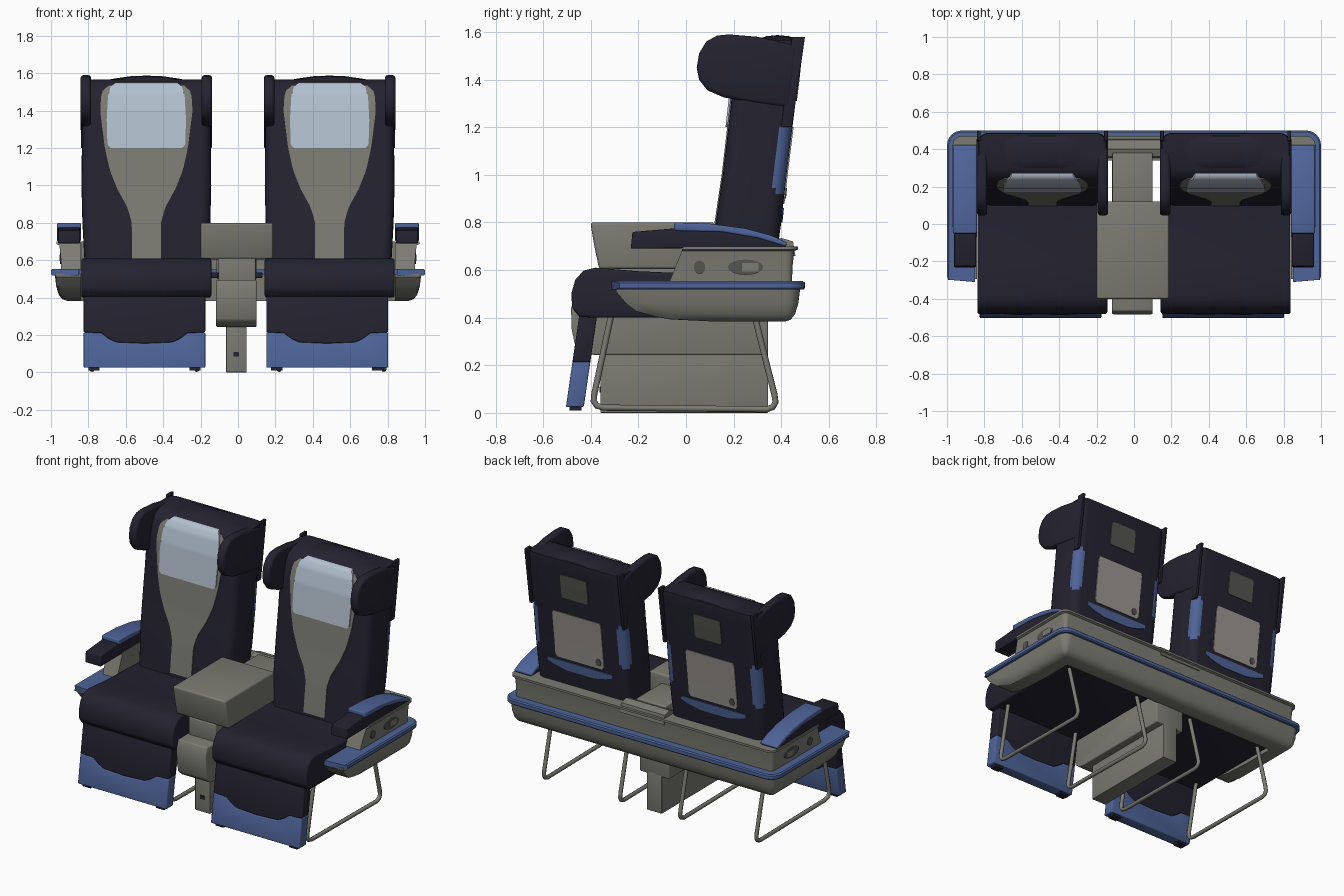
import bpy, bmesh, math
from mathutils import Vector

if "Cube" in bpy.data.objects:
    bpy.data.objects.remove(bpy.data.objects["Cube"])

def material(name, rgb):
    m = bpy.data.materials.new(name)
    m.diffuse_color = (*rgb, 1)
    m.use_nodes = True
    m.node_tree.nodes["Principled BSDF"].inputs["Base Color"].default_value = m.diffuse_color
    return m

NAVY = material("navy fabric", (0.017, 0.016, 0.029))
BLUE = material("blue trim", (0.075, 0.125, 0.315))
GREY = material("olive grey", (0.2, 0.2, 0.17))
PALE = material("pale headrest", (0.45, 0.53, 0.62))
TAUPE = material("taupe panel", (0.33, 0.31, 0.29))
DARK = material("dark olive", (0.09, 0.09, 0.078))

def build(name, verts, faces, mat, bevel=0.0, segs=3):
    bm = bmesh.new()
    vs = [bm.verts.new(v) for v in verts]
    for f in faces:
        bm.faces.new([vs[i] for i in f])
    bmesh.ops.recalc_face_normals(bm, faces=bm.faces)
    if bevel:
        edges = [e for e in bm.edges if e.calc_face_angle(0) > 0.6]
        bmesh.ops.bevel(bm, geom=edges, offset=bevel, segments=segs, profile=0.5,
                        affect='EDGES', clamp_overlap=True)
    me = bpy.data.meshes.new(name)
    bm.to_mesh(me)
    bm.free()
    ob = bpy.data.objects.new(name, me)
    bpy.context.collection.objects.link(ob)
    me.materials.append(mat)
    return ob

def loft(name, rings, mat, bevel=0.0, closed=False):
    n = len(rings[0])
    m = len(rings)
    verts = [p for r in rings for p in r]
    faces = [(i * n + j, i * n + (j + 1) % n, (i + 1) * n + (j + 1) % n, (i + 1) * n + j)
             for i in range(m - 1) for j in range(n)]
    faces += [tuple(range(n)), tuple(range((m - 1) * n, m * n))]
    return build(name, verts, faces, mat, bevel)

def side_prism(name, pts, x0, x1, mat, bevel=0.0):
    """Outline in (y, z), stretched along x."""
    return loft(name, [[(x, y, z) for y, z in pts] for x in (x0, x1)], mat, bevel)

def box(name, x0, x1, y0, y1, z0, z1, mat, bevel=0.0):
    return side_prism(name, [(y0, z0), (y1, z0), (y1, z1), (y0, z1)], x0, x1, mat, bevel)

def lerp(table, t, k=1):
    if t <= table[0][0]:
        return table[0][k]
    for a, b in zip(table, table[1:]):
        if t <= b[0]:
            return a[k] + (b[k] - a[k]) * (t - a[0]) / (b[0] - a[0])
    return table[-1][k]

# Backrest sections: z, front y, rear y, half width
BACK = [(0.58, 0.10, 0.37, 0.33), (0.8, 0.125, 0.40, 0.342), (1.0, 0.155, 0.422, 0.347),
        (1.2, 0.178, 0.447, 0.345), (1.4, 0.2, 0.472, 0.345), (1.5, 0.225, 0.482, 0.345),
        (1.54, 0.25, 0.487, 0.345), (1.565, 0.3, 0.485, 0.34)]

def backrest(cx):
    zs = sorted({b[0] for b in BACK} | {0.92 + 0.025 * i for i in range(13)})
    rings = []
    for z in zs:
        yf, yr, w = (lerp(BACK, z, k) for k in (1, 2, 3))
        r, ring = 0.055, []
        for q, (sx, y) in enumerate([(1, yr - r), (-1, yr - r), (-1, yf + r), (1, yf + r)]):
            for i in range(6):
                a = math.pi / 2 * (q + i / 5)
                ring.append((cx + sx * (w - r) + r * math.cos(a), y + r * math.sin(a), z))
        rings.append(ring)
    ob = loft("backrest", rings, NAVY)
    ob.data.materials.append(BLUE)
    # blue corner patches at the rear edges
    for p in ob.data.polygons:
        c = p.center
        yr, w = lerp(BACK, c.z, 2), lerp(BACK, c.z, 3)
        e = 1 - ((c.z - 1.07) / 0.16) ** 2
        if e > 0 and c.y > yr - 0.07 * e ** 0.4 and abs(c.x - cx) > w - 0.065 * e ** 0.4:
            p.material_index = 1

def strip(name, cx, rows, side, mat, lift=0.005):
    """Thin plate following the backrest; rows are (z, half width)."""
    z0, z1 = rows[0][0], rows[-1][0]
    k, s = (1, -1) if side == "front" else (2, 1)
    rings = []
    for i in range(33):
        z = z0 + (z1 - z0) * i / 32
        w, y = lerp(rows, z), lerp(BACK, z, k)
        rings.append([(cx - w, y + s * lift, z), (cx + w, y + s * lift, z),
                      (cx + w, y - s * 0.003, z), (cx - w, y - s * 0.003, z)])
    return loft(name, rings, mat)

WING = [(0.045, 1.45), (0.055, 1.51), (0.085, 1.56), (0.13, 1.585), (0.18, 1.59), (0.3, 1.58),
        (0.47, 1.545), (0.44, 1.28), (0.3, 1.3), (0.16, 1.325), (0.09, 1.355), (0.055, 1.4)]
WAVE = [(-0.325, 0.215), (-0.23, 0.21), (-0.19, 0.18), (-0.15, 0.162), (0, 0.155),
        (0.15, 0.162), (0.19, 0.18), (0.23, 0.21), (0.325, 0.215)]

def leg_panel(name, cx, pts, mat):
    def ring(t):
        return [(cx + x, -0.45 - (0.4 - z) * 0.145 + t, z) for x, z in pts]
    return loft(name, [ring(0), ring(0.075)], mat, 0.006)

for cx, lx in ((-0.49, -0.5), (0.49, 0.477)):
    backrest(cx)
    # front inlay and headrest cover
    strip("front_inlay", cx, [(0.6, 0.078), (0.8, 0.078), (0.88, 0.1), (0.98, 0.155), (1.08, 0.195),
          (1.2, 0.222), (1.4, 0.247), (1.5, 0.24), (1.535, 0.2)], "front", GREY)
    strip("headrest_cover", cx, [(1.2, 0.19), (1.215, 0.208), (1.35, 0.212), (1.48, 0.205),
          (1.53, 0.19), (1.55, 0.165)], "front", PALE, 0.012)
    # rear details
    strip("rear_screen", cx, [(1.31, 0.09), (1.32, 0.098), (1.46, 0.098), (1.47, 0.09)], "rear", DARK)
    strip("rear_panel", cx, [(0.88, 0.165), (0.9, 0.178), (1.18, 0.178), (1.2, 0.17)], "rear", TAUPE)
    strip("rear_blue_band", cx, [(0.8, 0.1), (0.82, 0.19), (0.84, 0.24), (0.86, 0.235)], "rear", BLUE)
    strip("rear_latch", cx - 0.14, [(0.9, 0.01), (0.92, 0.022), (0.945, 0.01)], "rear", DARK, 0.009)
    # top hump
    hump = [[(cx + 0.24 * t, 0.385 + 0.095 * math.cos(a), 1.553 + 0.034 * h * math.sin(a))
             for a in [k * math.pi / 6 for k in range(12)]]
            for t, h in ((-1, .15), (-.7, .55), (-.35, .9), (0, 1), (.35, .9), (.7, .55), (1, .15))]
    loft("top_hump", hump, NAVY)
    for s in (-1, 1):
        side_prism("headrest_wing", WING, cx + s * 0.295, cx + s * 0.352, NAVY, 0.018)
        side_prism("back_edge", [(0.4, 1.2), (0.445, 1.2), (0.5, 1.58), (0.445, 1.58)],
                   cx + s * 0.33, cx + s * 0.35, NAVY, 0.004)
        box("leg_rest_foot", lx + s * 0.27 - 0.03, lx + s * 0.27 + 0.03, -0.49, -0.44, 0.01, 0.035, NAVY)
    # cushion
    side_prism("seat_cushion", [(-0.39, 0.4), (-0.45, 0.405), (-0.478, 0.44), (-0.482, 0.5), (-0.465, 0.56),
               (-0.43, 0.598), (-0.38, 0.61), (-0.2, 0.595), (0.15, 0.58), (0.36, 0.6), (0.36, 0.4)],
               cx - 0.347, cx + 0.347, NAVY, 0.012)
    # leg rest, split along a wavy line
    leg_panel("leg_rest_upper", lx, WAVE + [(0.325, 0.42), (-0.325, 0.42)], NAVY)
    leg_panel("leg_rest_lower", lx, [(-0.325, 0.025), (0.325, 0.025)] + WAVE[::-1], BLUE)

# U-shaped shell around the back and both sides
def u_ring(d, z, y0, zlimit=None):
    r = max(0.08 - d, 0.006)
    half = [(1 - d, y0 + (0.42 - y0) * t) for t in (0, 0.06, 0.12, 0.2, 0.32, 0.6, 0.9)]
    half += [(1 - d - r + r * math.cos(a), 0.5 - d - r + r * math.sin(a))
             for a in [math.pi / 12 * i for i in range(7)]]
    pts = half + [(-x, y) for x, y in reversed(half)]
    return [(x, y, max(z, lerp(zlimit, y)) if zlimit else z) for x, y in pts]

def u_shell(name, profile, mat, start, zlimit=None):
    cols = [u_ring(d, z, start(d, z), zlimit) for d, z in profile]
    return loft(name, [list(r) for r in zip(*cols)], mat)

u_shell("bumper", [(0.006, .518), (0, .525), (0, .546), (0.008, .553), (.15, .553), (.15, .518)],
        BLUE, lambda d, z: -0.31 + (0.03 if d < 0.004 else 0.012 if d < 0.01 else 0))
u_shell("lower_shell", [(.02, .525), (.028, .46), (.042, .415), (.06, .392), (.085, .383), (.16, .383), (.16, .525)],
        GREY, lambda d, z: -0.295, [(-0.295, .51), (-0.24, .445), (-0.19, .415), (-0.05, .39), (0, .38)])
u_shell("upper_shell", [(.055, .55), (.052, .62), (.045, .68), (.03, .686), (.03, .7), (.16, .7), (.16, .55)],
        GREY, lambda d, z: -0.07 + 0.4 * (z - 0.55))

for s in (-1, 1):
    # armrests
    side_prism("armrest", [(-0.232, .69), (-0.225, .76), (-0.05, .775), (0.15, .765), (0.3, .74),
               (0.42, .705), (0.42, .695)], s * 0.845, s * 0.962, NAVY, 0.008)
    side_prism("armrest_pad", [(-0.05, .765), (-0.05, .8), (0.1, .795), (0.25, .775), (0.36, .745),
               (0.425, .715), (0.42, .698), (0.3, .735), (0.15, .76)], s * 0.84, s * 0.967, BLUE, 0.008)
    # controls on the outer side
    for y, ry, rz in ((0.057, 0.024, 0.028), (0.25, 0.075, 0.032)):
        side_prism("side_control", [(y + ry * math.cos(a), 0.612 + rz * math.sin(a))
                   for a in [k * math.pi / 8 for k in range(16)]], s * 0.945, s * 0.953, DARK)
    box("side_control_inset", s * 0.947, s * 0.955, 0.235, 0.305, 0.595, 0.63, GREY)

# Tubular floor frames
for x in (-0.78, -0.22, 0.22, 0.78):
    cu = bpy.data.curves.new("floor_frame", 'CURVE')
    cu.dimensions = '3D'
    cu.bevel_depth = 0.013
    cu.bevel_resolution = 2
    sp = cu.splines.new('POLY')
    path = [(-0.31, .43), (-0.385, .08), (-0.388, .05), (-0.375, .03), (-0.345, .022), (0.34, .015),
            (0.365, .025), (0.376, .045), (0.372, .075), (0.285, .42)]
    sp.points.add(len(path) - 1)
    for p, (y, z) in zip(sp.points, path):
        p.co = (x, y, z, 1)
    cu.materials.append(GREY)
    bpy.context.collection.objects.link(bpy.data.objects.new("floor_frame", cu))

# Centre console, column and pedestal
side_prism("console_table", [(-0.402, .8), (-0.385, .7), (-0.365, .605), (0.12, .605), (0.12, .8)],
           -0.2, 0.187, GREY, 0.012)
box("console_neck", -0.105, 0.095, -0.37, 0.4, 0.48, 0.61, GREY, 0.008)
box("console_rear", -0.115, 0.1, 0.05, 0.38, 0.5, 0.74, GREY, 0.008)
side_prism("console_body", [(-0.465, .495), (-0.483, .44), (-0.48, .35), (-0.465, .28), (-0.43, .25),
           (-0.38, .243), (0.345, .243), (0.345, .495)], -0.117, 0.1, GREY, 0.008)
side_prism("rear_beam", [(0.34, .66), (0.36, .72), (0.4, .735), (0.45, .72), (0.46, .66)], -0.16, 0.16, GREY)
box("pedestal", -0.064, 0.046, -0.36, 0.345, 0.0, 0.26, GREY, 0.004)
box("pedestal_socket", -0.025, 0.005, -0.364, -0.357, 0.085, 0.11, NAVY)
for x in (-0.125, 0.11):
    box("belt_anchor", x - 0.02, x + 0.02, -0.3, -0.2, 0.505, 0.535, NAVY, 0.004)

# Smooth rounded parts, keep hard edges
bpy.ops.object.select_all(action='DESELECT')
for ob in bpy.context.scene.objects:
    if ob.type == 'MESH':
        ob.select_set(True)
        bpy.context.view_layer.objects.active = ob
bpy.ops.object.shade_smooth_by_angle(angle=math.radians(35))
